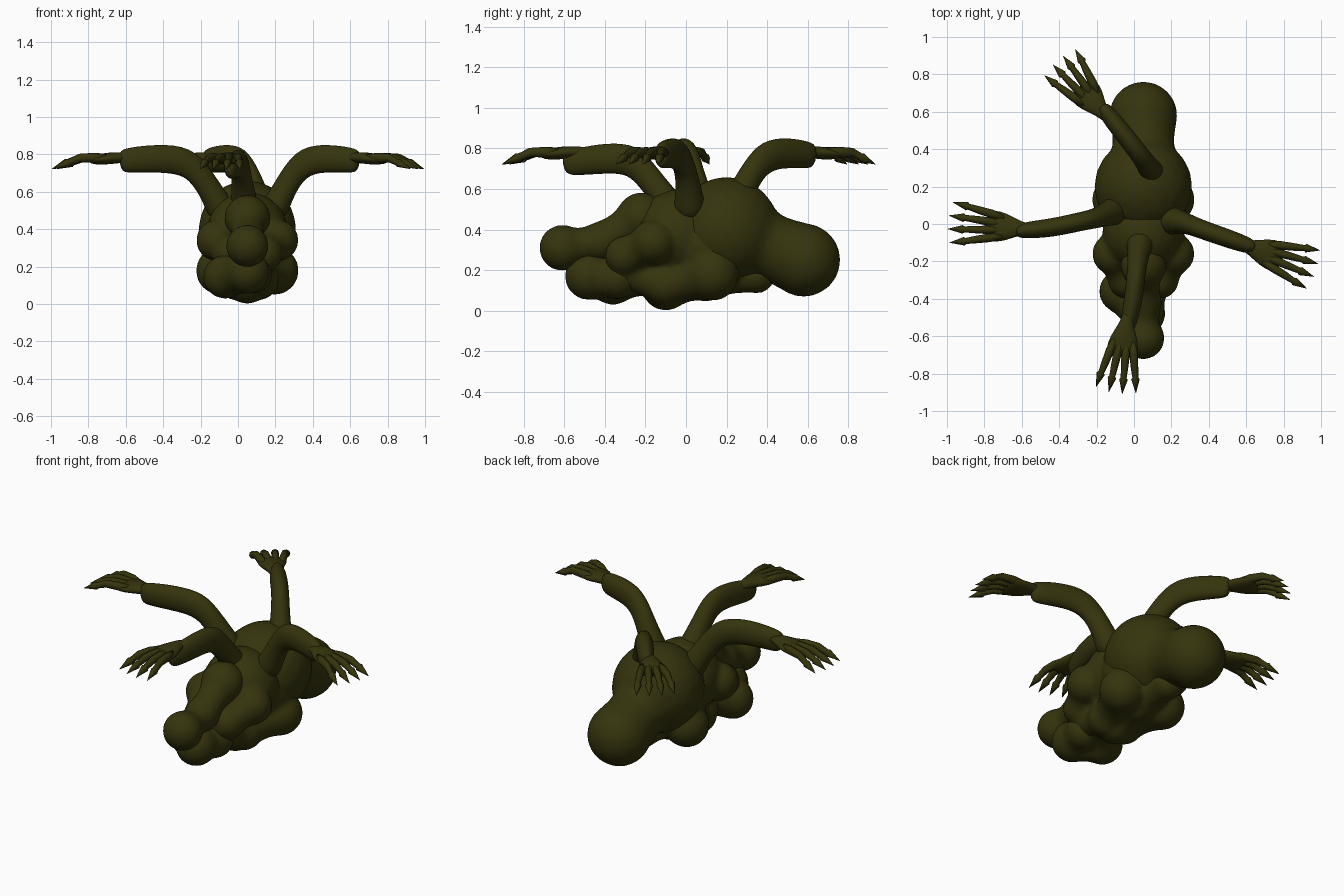
import bpy, bmesh, math
from mathutils import Vector, Matrix

cube = bpy.data.objects.get("Cube")
if cube:
    bpy.data.objects.remove(cube)

olive = bpy.data.materials.new("dark olive skin")
olive.use_nodes = True
olive.diffuse_color = (0.036, 0.034, 0.004, 1)
olive.node_tree.nodes["Principled BSDF"].inputs["Base Color"].default_value = olive.diffuse_color


def finish(name, bm):
    bmesh.ops.recalc_face_normals(bm, faces=bm.faces)
    mesh = bpy.data.meshes.new(name)
    bm.to_mesh(mesh)
    bm.free()
    mesh.materials.append(olive)
    for p in mesh.polygons:
        p.use_smooth = True
    ob = bpy.data.objects.new(name, mesh)
    bpy.context.collection.objects.link(ob)
    return ob


def blob(name, chains, neck=0.2):
    """Chains of balls (x, y, z, radius) melted into one lumpy skin."""
    bm = bmesh.new()

    def ball(c, r):
        bmesh.ops.create_icosphere(bm, subdivisions=3, radius=r, matrix=Matrix.Translation(c))

    for chain in chains:
        ball(chain[0][:3], chain[0][3])
        for a, b in zip(chain, chain[1:]):
            for i in range(1, 9):
                t = i / 8
                p = Vector(a[:3]).lerp(Vector(b[:3]), t)
                ball(p, (a[3] + (b[3] - a[3]) * t) * (1 - neck * math.sin(math.pi * t)))
    ob = finish(name, bm)
    rm = ob.modifiers.new("melt", 'REMESH')
    rm.mode = 'VOXEL'
    rm.voxel_size = 0.015
    rm.use_smooth_shade = True
    sm = ob.modifiers.new("soften", 'SMOOTH')
    sm.factor = 0.5
    sm.iterations = 6
    return ob


def loft(bm, path, sizes, sides=10):
    """Closed tube along path; sizes are (half width, half height) pairs."""
    rings = []
    for i, p in enumerate(path):
        tan = (path[min(i + 1, len(path) - 1)] - path[max(i - 1, 0)]).normalized()
        side = tan.cross(Vector((0, 0, 1))).normalized()
        up = side.cross(tan)
        w, h = sizes[i]
        rings.append([bm.verts.new(p + side * w * math.cos(a) + up * h * math.sin(a))
                      for a in (2 * math.pi * k / sides for k in range(sides))])
    for r, s in zip(rings, rings[1:]):
        for k in range(sides):
            n = (k + 1) % sides
            bm.faces.new((r[k], r[n], s[n], s[k]))
    bm.faces.new(rings[0])
    bm.faces.new(rings[-1])


def subdivide(ob, levels):
    ob.modifiers.new("round", 'SUBSURF').levels = levels
    ob.modifiers["round"].render_levels = levels


# Rear body: large belly tapering into a round bulb
blob("rear_body", [[(0.05, 0.2, 0.398, 0.262), (0.05, 0.58, 0.25, 0.182)]], 0.23)

# Front torso with clusters of lumps on both flanks
MID = 0.05
lumps = [[(MID, -0.04, 0.38, 0.22), (MID, 0.12, 0.32, 0.23)],
         [(MID, -0.1, 0.12, 0.12), (MID, 0.1, 0.17, 0.125), (MID, 0.35, 0.175, 0.09)]]
for s in (1, -1):
    lumps.append([(MID + s * 0.145, 0.13, 0.178, 0.13), (MID + s * 0.05, -0.1, 0.13, 0.11)])
    lumps.append([(MID + s * 0.06, -0.1, 0.13, 0.11), (MID + s * 0.02, -0.3, 0.2, 0.11)])
    lumps.append([(MID + s * 0.162, -0.16, 0.34, 0.112), (MID + s * 0.09, -0.3, 0.27, 0.1)])
blob("torso", lumps, 0.16)

# Upper and lower chains reaching forward
blob("upper_chain", [[(MID, -0.61, 0.31, 0.114), (MID, -0.42, 0.34, 0.1),
                      (MID, -0.22, 0.46, 0.124), (MID, -0.05, 0.4, 0.12)]])
blob("lower_chain", [[(MID, -0.48, 0.17, 0.118), (-0.07, -0.36, 0.145, 0.117),
                      (MID, -0.2, 0.2, 0.13)],
                     [(MID, -0.48, 0.17, 0.118), (0.08, -0.34, 0.16, 0.105)]], 0.1)

# Arms: ground-plan path, wrist, middle fingertip and droop of each
HEIGHTS = (0.46, 0.58, 0.69, 0.768, 0.78, 0.768, 0.762)
GIRTH = ((0.095, 0.09), (0.07, 0.068), (0.056, 0.068), (0.053, 0.085),
         (0.053, 0.08), (0.048, 0.072), (0.03, 0.058))
ARMS = {
    "left": ([(.17, .02), (.23, .015), (.29, 0), (.365, -.03), (.48, -.07), (.61, -.115), (.65, -.13)],
             (.55, -.1), (.98, -.25), 0),
    "right": ([(-.07, .08), (-.13, .06), (-.2, .03), (-.28, .015), (-.43, -.02), (-.59, -.035), (-.635, -.04)],
              (-.53, -.03), (-1.0, .01), 0),
    "front": ([(.04, -.04), (.03, -.12), (.02, -.2), (.01, -.27), (0, -.39), (-.03, -.53), (-.05, -.61)],
              (-.03, -.46), (-.1, -.91), .04),
    "back": ([(.13, .22), (.1, .27), (.06, .33), (.01, .4), (-.07, .5), (-.15, .6), (-.175, .635)],
             (-.13, .55), (-.41, .88), 0),
}
for name, (plan, wrist, tip, droop) in ARMS.items():
    bm = bmesh.new()
    loft(bm, [Vector((x, y, z - droop * i / 6)) for i, ((x, y), z) in enumerate(zip(plan, HEIGHTS))],
         GIRTH)
    subdivide(finish(name + "_arm", bm), 2)

    # Hand frame: forward along the arm, sideways across the palm
    start, end = Vector((*wrist, 0)), Vector((*tip, 0))
    length = (end - start).length
    fwd = (end - start).normalized()
    across = fwd.cross(Vector((0, 0, 1)))

    def at(along, aside, z):
        return start + fwd * along * length + across * aside + Vector((0, 0, z))

    bm = bmesh.new()
    loft(bm, [at(0, 0, .78), at(.17, 0, .785), at(.34, 0, .778), at(.48, 0, .772), at(.57, 0, .768)],
         [(.025, .022), (.038, .03), (.082, .034), (.09, .03), (.085, .018)])
    subdivide(finish(name + "_palm", bm), 1)

    # Four fingers, each ending in a flared pointed claw
    bm = bmesh.new()
    for f in (-1, -1 / 3, 1 / 3, 1):
        reach = 1 - 0.05 * abs(f)
        loft(bm, [at(.35, .045 * f, .78), at(.5, .064 * f, .782), at(.66, .08 * f, .78),
                  at(.81 * reach, .092 * f, .758), at(.83 * reach, .094 * f, .754), at(reach, .108 * f, .722)],
             [(.018, .02), (.023, .026), (.02, .023), (.016, .018), (.023, .023), (.001, .001)], 8)
    finish(name + "_fingers", bm)
